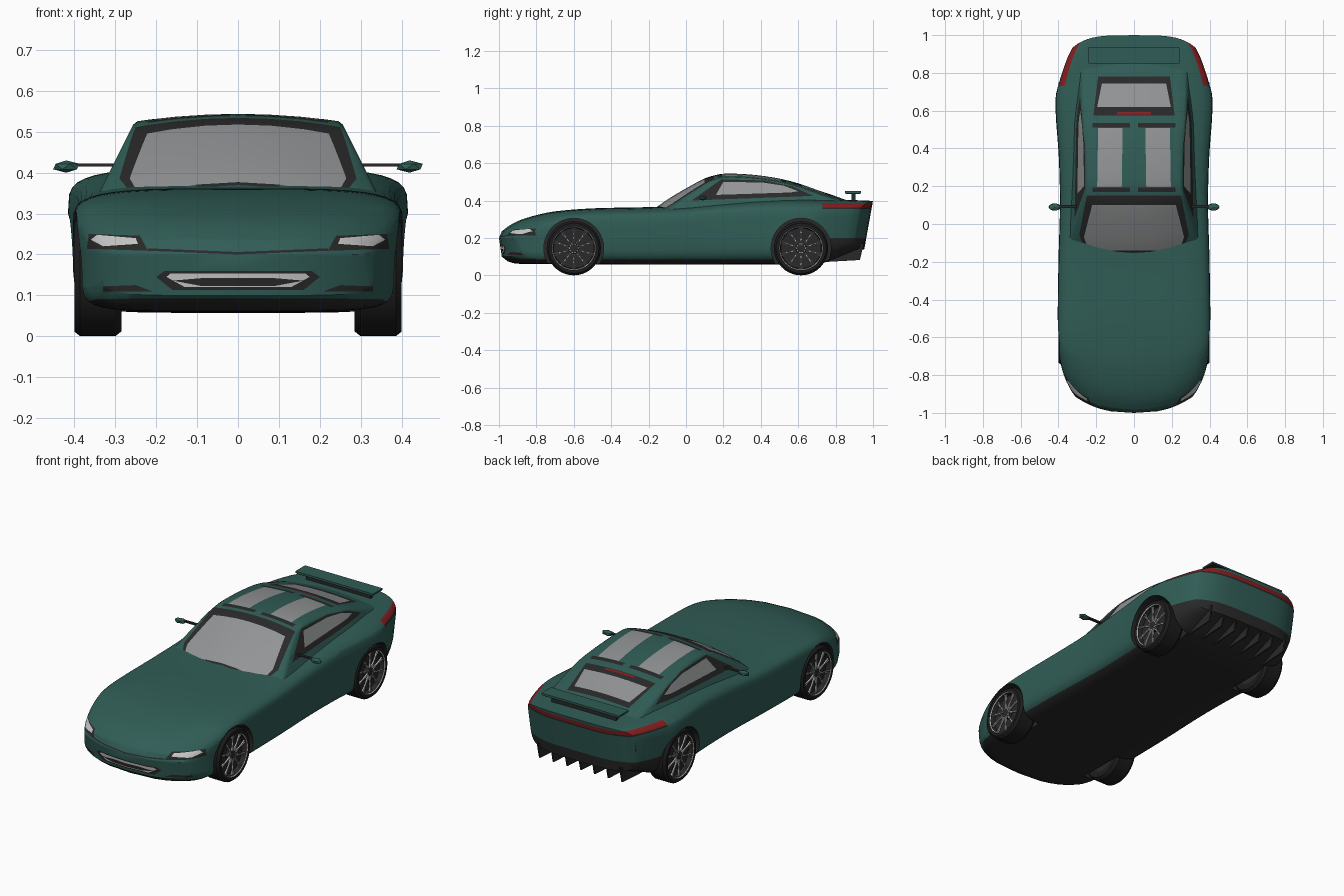
import bpy, bmesh, math
from mathutils import Matrix, Vector

if "Cube" in bpy.data.objects:
    bpy.data.objects.remove(bpy.data.objects["Cube"], do_unlink=True)

COLOURS = {"body_green": (.03, .108, .092), "dark_trim": (.022, .022, .022),
           "grey_glass": (.29, .295, .30), "silver": (.58, .58, .58),
           "tail_red": (.25, .012, .014), "tyre_black": (.012, .012, .012)}
GREEN, DARK, GLASS, SILVER, RED, TYRE = range(6)
materials = []
for label, rgb in COLOURS.items():
    m = bpy.data.materials.new(label)
    m.use_nodes = True
    m.diffuse_color = (*rgb, 1)
    m.node_tree.nodes["Principled BSDF"].inputs["Base Color"].default_value = (*rgb, 1)
    materials.append(m)


def finish(bm, name, angle=35):
    bmesh.ops.recalc_face_normals(bm, faces=bm.faces)
    mesh = bpy.data.meshes.new(name)
    bm.to_mesh(mesh)
    bm.free()
    for m in materials:
        mesh.materials.append(m)
    obj = bpy.data.objects.new(name, mesh)
    bpy.context.collection.objects.link(obj)
    bpy.ops.object.select_all(action='DESELECT')
    obj.select_set(True)
    bpy.context.view_layer.objects.active = obj
    if angle:
        bpy.ops.object.shade_smooth_by_angle(angle=math.radians(angle))
    return obj


def curve(keys, s):
    # smooth interpolation through (position, value) keys
    s = min(max(s, keys[0][0]), keys[-1][0])
    i = max(k for k in range(len(keys) - 1) if keys[k][0] <= s)

    def slope(k):
        a, b = keys[max(k - 1, 0)], keys[min(k + 1, len(keys) - 1)]
        return (b[1] - a[1]) / (b[0] - a[0])
    (s0, v0), (s1, v1) = keys[i], keys[i + 1]
    h = s1 - s0
    t = (s - s0) / h
    blend = t * t * (3 - 2 * t)
    return (v0 + (v1 - v0) * blend + h * t * (1 - t) ** 2 * slope(i)
            - h * t * t * (1 - t) * slope(i + 1))


def ramp(t):
    t = min(max(t, 0), 1)
    return t * t * (3 - 2 * t)


def loft(bm, rings, mat=GREEN, caps=False):
    rows = [[bm.verts.new(p) for p in ring] for ring in rings]
    bands = []
    for a, b in zip(rows, rows[1:]):
        n = len(a)
        bands.append([bm.faces.new((a[i], a[(i + 1) % n], b[(i + 1) % n], b[i])) for i in range(n)])
    if caps:
        bands.append([bm.faces.new(rows[0]), bm.faces.new(rows[-1])])
    for f in sum(bands, []):
        f.material_index = mat
    return bands


def paint(bm, poly, axis, mat, test=lambda c: True):
    # cut a convex outline, projected along an axis, into the surface and colour it
    u, v = [(1, 2), (0, 2), (0, 1)][axis]
    mid = Vector((sum(p[0] for p in poly), sum(p[1] for p in poly))) / len(poly)
    faces = [f for f in bm.faces if test(f.calc_center_median())]
    for p, q in zip(poly, poly[1:] + poly[:1]):
        co, no = Vector((0, 0, 0)), Vector((0, 0, 0))
        co[u], co[v] = p
        no[u], no[v] = p[1] - q[1], q[0] - p[0]
        if no[u] * (mid[0] - p[0]) + no[v] * (mid[1] - p[1]) < 0:
            no.negate()
        no.normalize()
        geom = set(faces)
        for f in faces:
            geom.update(f.edges, f.verts)
        res = bmesh.ops.bisect_plane(bm, geom=list(geom), dist=1e-6, plane_co=co, plane_no=no)
        faces = [g for g in res["geom"] if isinstance(g, bmesh.types.BMFace)
                 and (g.calc_center_median() - co).dot(no) > 0]
    for f in faces:
        f.material_index = mat


def paint_pair(bm, poly, axis, mat, test):
    for s in (1, -1):
        paint(bm, [(s * a, b) for a, b in poly], axis, mat, test)


def box(bm, lo, hi, mat):
    lo, hi = Vector(lo), Vector(hi)
    mx = Matrix.Translation((lo + hi) / 2) @ Matrix.Diagonal((*(hi - lo), 1))
    for v in bmesh.ops.create_cube(bm, size=1, matrix=mx)["verts"]:
        for f in v.link_faces:
            f.material_index = mat


# Main body shell
WIDTH = [(-1, .31), (-.985, .333), (-.95, .36), (-.9, .38), (-.8, .395), (-.6, .404), (-.2, .4),
         (.1, .392), (.35, .398), (.6, .415), (.75, .411), (.88, .39), (.96, .36), (1, .33)]
TOP = [(-1, .225), (-.985, .235), (-.96, .256), (-.9, .29), (-.8, .322), (-.7, .342), (-.5, .358),
       (-.2, .365), (0, .375), (.2, .393), (.4, .406), (.6, .411), (.8, .406), (1, .398)]
BOTTOM = [(-.985, .1), (-.96, .078), (-.9, .062), (.65, .06), (.8, .075), (.9, .105), (1, .14)]
STEPS = [math.cos(i * math.pi / 20) ** .5 for i in range(10)] + [0]


def body_ring(s, flat=None):
    w, top, low = curve(WIDTH, s), curve(TOP, s), curve(BOTTOM, s)
    mid = low + .7 * (top - low)
    half = [(u * w, mid - (mid - low) * (1 - u ** 7) ** (1 / 7)) for u in STEPS[:0:-1]]
    half += [(u * w, mid + (top - mid) * (1 - u ** 4) ** .25) for u in STEPS]
    ring = half + [(-x, z) for x, z in half[-2:0:-1]]
    pts = []
    for x, z in ring:
        z = flat or z
        y = s + .1 * ramp((-.5 - s) / .5) * (abs(x) / .33) ** 2.5
        tail = ramp((s - .6) / .4)
        y -= tail * (.08 * (x / .35) ** 4 + .18 * (.4 - z))
        pts.append((x, y, z))
    return pts


bm = bmesh.new()
count = 64
rings = [body_ring(-.985 + 1.985 * i / count) for i in range(count + 1)]
loft(bm, [body_ring(-1, .2)] + rings + [body_ring(1, .27)])
bmesh.ops.remove_doubles(bm, verts=bm.verts, dist=1e-5)
front = lambda c: c.y < -.7
# sill, splitter, diffuser and wraparound tail light
paint(bm, [(-2, 0), (2, 0), (2, .086), (-2, .086)], 0, DARK)
paint(bm, [(-2, 0), (-.8, 0), (-.8, .09), (-2, .108)], 0, DARK)
paint(bm, [(.76, 0), (2, 0), (2, .2), (.77, .2)], 0, DARK)
paint(bm, [(.73, .355), (2, .35), (2, .36), (.73, .364)], 0, DARK)
paint(bm, [(.73, .364), (2, .36), (2, .38), (.73, .384)], 0, RED)
# nose seam, headlights and grille
paint_pair(bm, [(0, .2), (.22, .209), (.22, .215), (0, .206)], 1, DARK, front)
paint_pair(bm, [(.22, .209), (.37, .214), (.365, .25), (.24, .246)], 1, DARK, front)
paint_pair(bm, [(.245, .226), (.33, .22), (.36, .236), (.345, .248), (.25, .24)], 1, SILVER, front)
paint(bm, [(-.16, .113), (.16, .113), (.2, .145), (.18, .16), (-.18, .16), (-.2, .145)], 1, DARK, front)
paint(bm, [(-.13, .12), (.13, .12), (.175, .145), (.165, .154), (-.165, .154), (-.175, .145)], 1, SILVER, front)
paint(bm, [(-.09, .123), (.09, .123), (.16, .136), (.09, .142), (-.09, .142), (-.16, .136)], 1, DARK, front)
paint_pair(bm, [(.21, .11), (.33, .11), (.33, .122), (.25, .125)], 1, DARK, front)
body = finish(bm, "body_shell")

# Wheel arches cut into the shell
AXLES = (("front", -.6), ("rear", .615))


def circle(x, y, z, r, n=40):
    return [(x, y + r * math.cos(a), z + r * math.sin(a)) for a in (k * math.tau / n for k in range(n))]


bm = bmesh.new()
for _, y in AXLES:
    for side in (1, -1):
        loft(bm, [circle(side * x, y, .145, .16) for x in (.27, .5)], DARK, True)
cutter = finish(bm, "arch_cutter", 0)
cutter.hide_render = True
cut = body.modifiers.new("arches", 'BOOLEAN')
cut.operation, cut.solver, cut.object = 'DIFFERENCE', 'EXACT', cutter
bpy.context.view_layer.objects.active = body
bpy.ops.object.modifier_apply(modifier=cut.name)
bpy.data.objects.remove(cutter, do_unlink=True)

# Cabin with windscreen, roof panels and windows
ROOF = [(-.17, .355), (-.1, .405), (0, .465), (.1, .518), (.15, .534), (.2, .543), (.3, .542),
        (.4, .533), (.5, .517), (.6, .492), (.7, .457), (.8, .423), (.88, .393)]


def cabin_ring(s):
    top = curve(ROOF, s)
    taper = 1 - .12 * ramp((s - .5) / .38)
    wide = lambda z: taper * (.325 - .5 * (z - .38))
    edge = top - .02
    half = [(wide(z), z) for z in (.33 + (edge - .006 - .33) * k / 4 for k in range(5))]
    half += [(wide(edge) * u, top - .019 * u * u) for u in (.97, .85, .6, .3, 0)]
    ring = half + [(-x, z) for x, z in half[-2::-1]]
    return [(x, s + .05 * ramp((.4 - s) / .5) * (x / .3) ** 2, z) for x, z in ring]


bm = bmesh.new()
loft(bm, [cabin_ring(-.17 + 1.05 * i / 42) for i in range(43)], caps=True)
up = lambda c: c.z > .36
paint(bm, [(-.25, -.15), (.25, -.15), (.29, -.06), (.25, .15), (-.25, .15), (-.29, -.06)], 2, DARK, up)
paint(bm, [(-.24, -.14), (.24, -.14), (.265, -.07), (.222, .1), (-.222, .1), (-.265, -.07)], 2, GLASS, up)
for y0, y1 in ((.17, .193), (.51, .535)):
    paint_pair(bm, [(.02, y0), (.22, y0), (.22, y1), (.02, y1)], 2, DARK, up)
paint_pair(bm, [(.065, .195), (.195, .195), (.19, .508), (.06, .508)], 2, GLASS, up)
paint(bm, [(-.215, .575), (.215, .575), (.19, .78), (-.19, .78)], 2, DARK, up)
paint(bm, [(-.195, .62), (.195, .62), (.17, .745), (-.17, .745)], 2, GLASS, up)
paint(bm, [(-.09, .58), (.09, .58), (.09, .592), (-.09, .592)], 2, RED, up)
for side in (1, -1):
    beside = lambda c: c.x * side > .2
    paint(bm, [(.03, .4), (.68, .425), (.57, .475), (.42, .507), (.19, .514)], 0, DARK, beside)
    paint(bm, [(.16, .43), (.56, .443), (.6, .45), (.52, .48), (.41, .496), (.2, .5)], 0, GLASS, beside)
finish(bm, "cabin")

# Wheels: tyre, recessed rim, rim ring and paired spokes
TYRE_PROFILE = [(.1, .287), (.133, .285), (.145, .3), (.145, .386), (.134, .4), (.117, .4),
                (.112, .396), (.108, .37), (.03, .365), (.026, .388), (.002, .39)]
for end, y in AXLES:
    for name, side in (("left", 1), ("right", -1)):
        bm = bmesh.new()
        bands = loft(bm, [circle(side * x, y, .145, r) for r, x in TYRE_PROFILE], TYRE, True)
        for k, band in enumerate(bands):
            for f in band:
                f.material_index = SILVER if k == 5 else DARK if k > 5 else TYRE
        for k in range(20):
            turn = Matrix.Rotation((k // 2) * math.tau / 10, 4, 'X')
            lean = Matrix.Rotation(.13 * (-1) ** k, 4, 'X')
            mx = (Matrix.Translation((side * .386, y, .145)) @ turn @ Matrix.Translation((0, 0, .066))
                  @ lean @ Matrix.Diagonal((.008, .004, .09, 1)))
            for v in bmesh.ops.create_cube(bm, size=1, matrix=mx)["verts"]:
                for f in v.link_faces:
                    f.material_index = SILVER
        finish(bm, f"{end}_{name}_wheel")

# Door mirrors on thin stalks
for name, side in (("left", 1), ("right", -1)):
    bm = bmesh.new()
    mx = Matrix.Translation((side * .42, .09, .415)) @ Matrix.Diagonal((.036, .022, .015, 1))
    bmesh.ops.create_icosphere(bm, subdivisions=1, radius=1, matrix=mx)
    ends = sorted((side * .29, side * .4))
    box(bm, (ends[0], .085, .415), (ends[1], .1, .423), DARK)
    finish(bm, f"{name}_mirror", 0)

# Rear wing on a dark pedestal
bm = bmesh.new()
box(bm, (-.24, .85, .441), (.24, .935, .45), GREEN)
box(bm, (-.235, .853, .436), (.235, .932, .441), DARK)
box(bm, (-.2, .885, .39), (.2, .905, .437), DARK)
finish(bm, "rear_wing", 0)

# Diffuser fins
bm = bmesh.new()
for k in range(7):
    x = (k - 3) * .085
    outline = [(.72, .07), (.93, .082), (.95, .17), (.72, .17)]
    loft(bm, [[(x + d, y, z) for y, z in outline] for d in (-.004, .004)], DARK, True)
finish(bm, "diffuser_fins", 0)
